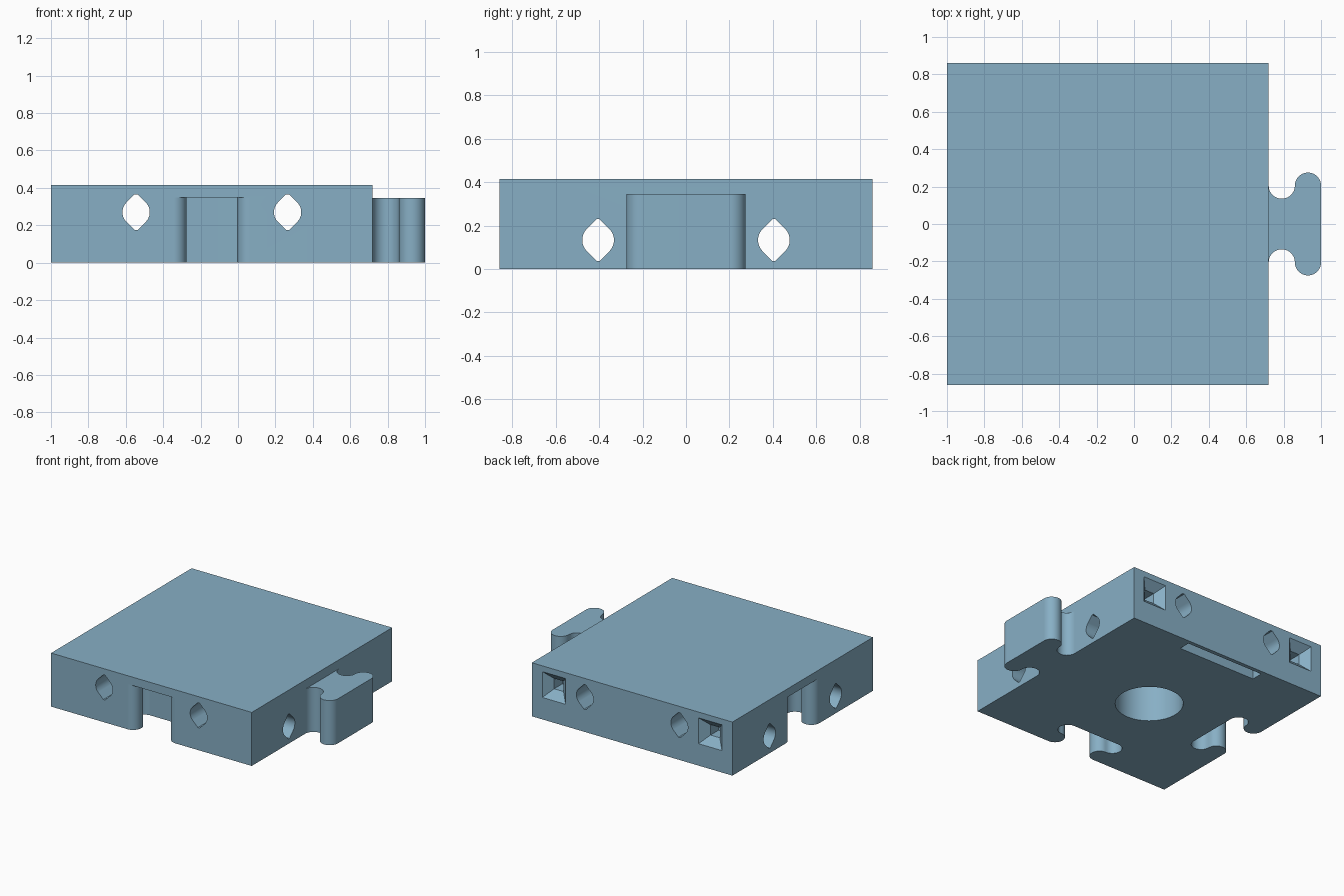
import bpy, bmesh, math
from mathutils import Matrix, Vector

if "Cube" in bpy.data.objects:
    bpy.data.objects.remove(bpy.data.objects["Cube"])

CX, HALF, HEIGHT = -0.14, 0.86, 0.415     # body centre in x, half side, height
TAB_H, SLOT_H = 0.345, 0.35

blue = bpy.data.materials.new("muted_blue")
blue.diffuse_color = (0.245, 0.43, 0.56, 1)
blue.use_nodes = True
blue.node_tree.nodes["Principled BSDF"].inputs["Base Color"].default_value = blue.diffuse_color

ALONG_Z = Matrix.Identity(4)
ALONG_Y = Matrix.Rotation(math.pi / 2, 4, 'X')            # (u, v, e) -> (u, -e, v)
ALONG_X = Matrix.Rotation(math.pi / 2, 4, 'Z') @ ALONG_Y  # (u, v, e) -> (e, u, v)


def prism(name, pts, lo, hi, matrix=ALONG_Z, taper=1.0):
    """Extrude a 2D outline from lo to hi, optionally tapering the far end."""
    bm = bmesh.new()
    a = [bm.verts.new((u, v, lo)) for u, v in pts]
    b = [bm.verts.new((u * taper, v * taper, hi)) for u, v in pts]
    bm.faces.new(a[::-1])
    bm.faces.new(b)
    for i in range(len(pts)):
        j = (i + 1) % len(pts)
        bm.faces.new((a[i], a[j], b[j], b[i]))
    bm.transform(matrix)
    bmesh.ops.recalc_face_normals(bm, faces=bm.faces)
    mesh = bpy.data.meshes.new(name)
    bm.to_mesh(mesh)
    bm.free()
    mesh.materials.append(blue)
    ob = bpy.data.objects.new(name, mesh)
    bpy.context.collection.objects.link(ob)
    return ob


def arc(cx, cy, r, a0, a1, n):
    return [(cx + r * math.cos(math.radians(a0 + (a1 - a0) * i / n)),
             cy + r * math.sin(math.radians(a0 + (a1 - a0) * i / n))) for i in range(n + 1)]


def rect(hx, hy):
    return [(-hx, -hy), (hx, -hy), (hx, hy), (-hx, hy)]


def move(x, y, z=0):
    return Matrix.Translation(Vector((x, y, z)))


def combine(target, tool, operation):
    mod = target.modifiers.new(operation.lower(), 'BOOLEAN')
    mod.operation, mod.solver, mod.object = operation, 'EXACT', tool
    bpy.context.view_layer.objects.active = target
    bpy.ops.object.modifier_apply(modifier=mod.name)
    bpy.data.objects.remove(tool, do_unlink=True)


# Interlocking outline: concave neck, then rounded head, mirrored
side = [(-0.04, 0.205)] + arc(0.07, 0.205, 0.07, 180, 360, 18) + arc(0.21, 0.205, 0.07, 180, 0, 18)[1:]
joint = side + [(u, -v) for u, v in reversed(side)]

# Rounded diamond outline for the through holes
R, TIP = 0.073, 0.096
k = R * math.sqrt(2) - TIP
diamond = (arc(0, 0, R, -45, 45, 12) + [(k, TIP), (-k, TIP)]
           + arc(0, 0, R, 135, 225, 12) + [(-k, -TIP), (k, -TIP)])

# Body with the tab on its right side
body = prism("connector_tile", rect(HALF, HALF), 0, HEIGHT, move(CX, 0))
combine(body, prism("tab", joint, 0, TAB_H, move(CX + HALF, 0)), 'UNION')

# Matching slots in the left and front sides
cutters = [
    prism("left_slot", joint, -0.1, SLOT_H, move(CX - HALF, 0)),
    prism("front_slot", joint, -0.1, SLOT_H, move(CX, -HALF) @ Matrix.Rotation(math.pi / 2, 4, 'Z')),
    # Round recess and shallow slit underneath
    prism("round_recess", arc(0, 0, 0.24, 0, 360, 64)[:-1], -0.1, 0.345, move(CX, 0)),
    prism("slit", rect(0.335, 0.045), -0.1, 0.07, move(CX, 0.785)),
]
for s in (-1, 1):
    # Through holes along both directions
    cutters.append(prism("long_hole", diamond, -1, 1, move(CX + s * 0.405, 0, 0.27) @ ALONG_Y))
    cutters.append(prism("cross_hole", diamond, -1.2, 1.2, move(0, s * 0.405, 0.133) @ ALONG_X))
    # Tapered square sockets in the back
    place = move(CX + s * 0.67, 0, 0.27) @ ALONG_Y
    cutters.append(prism("socket", rect(0.12, 0.12), -0.88, -0.80, place, taper=1 / 3))
    cutters.append(prism("socket_core", rect(0.04, 0.04), -0.82, -0.70, place))
for c in cutters:
    combine(body, c, 'DIFFERENCE')

# Smooth curved walls, flat sides
bpy.ops.object.select_all(action='DESELECT')
body.select_set(True)
bpy.context.view_layer.objects.active = body
bpy.ops.object.shade_smooth_by_angle(angle=math.radians(25))
weighted = body.modifiers.new("flat_sides", 'WEIGHTED_NORMAL')
weighted.keep_sharp = True
